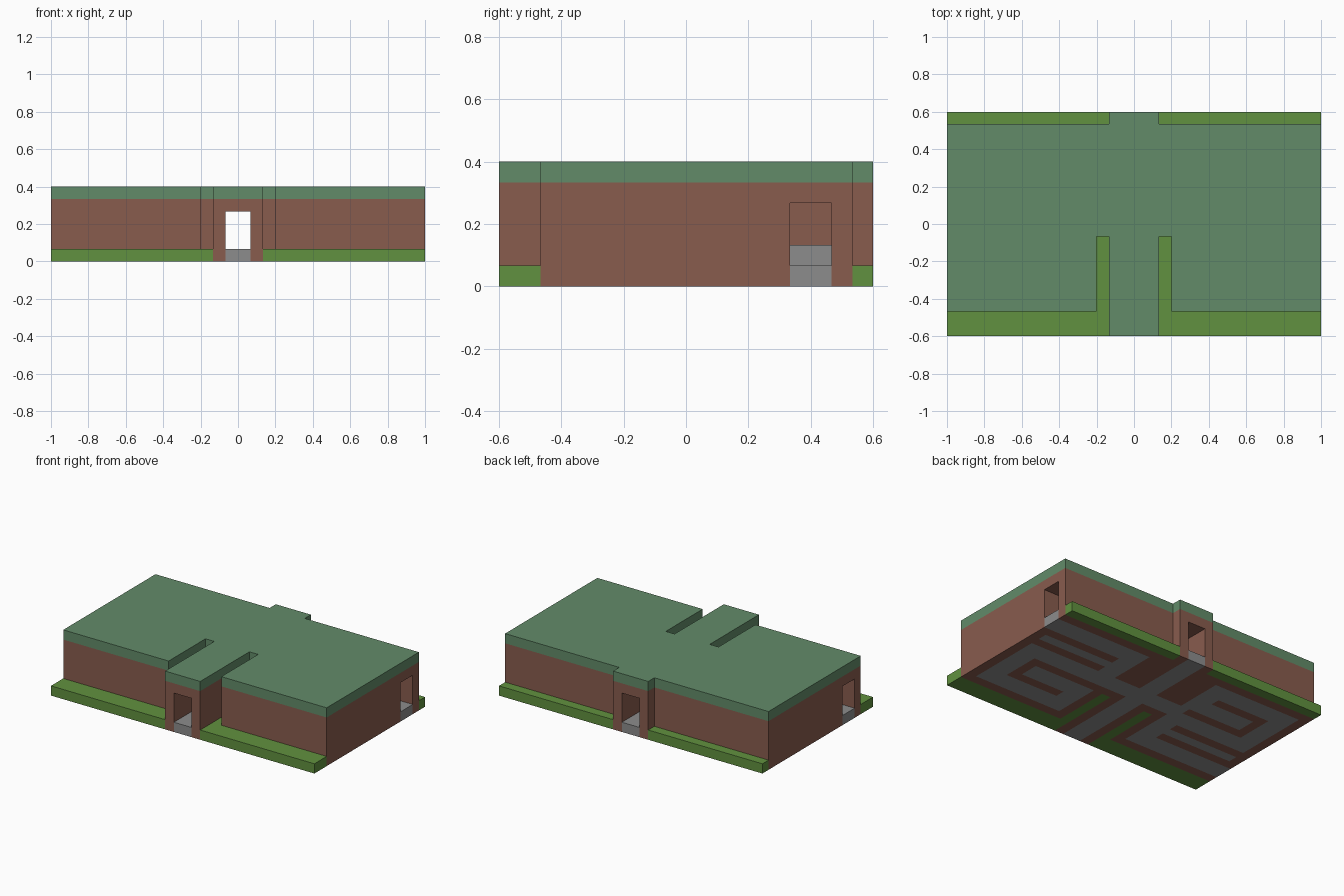
import bpy
import bmesh

cube = bpy.data.objects.get("Cube")
if cube:
    bpy.data.objects.remove(cube, do_unlink=True)

COLS, ROWS = 30, 18
U = 2 / COLS  # size of one grid cell


def material(name, rgb):
    m = bpy.data.materials.new(name)
    m.use_nodes = True
    m.diffuse_color = (*rgb, 1)
    m.node_tree.nodes["Principled BSDF"].inputs["Base Color"].default_value = (*rgb, 1)
    return m


BRICK = material("brown brick", (0.25, 0.107, 0.076))
ROOF = material("muted green roof", (0.123, 0.26, 0.141))
GRASS = material("grass green", (0.12, 0.285, 0.05))
STONE = material("grey stone", (0.265, 0.265, 0.265))


def rect(c0, c1, r0, r1):
    """Cells of an inclusive column and row range."""
    return {(c, r) for c in range(c0, c1 + 1) for r in range(r0, r1 + 1)}


def slab(name, cells, low, high, mat):
    """Extrude a set of grid cells between two heights, without inner faces."""
    bm = bmesh.new()
    verts = {}

    def v(c, r, h):
        key = (c, r, h)
        if key not in verts:
            verts[key] = bm.verts.new(((c - COLS / 2) * U, (r - ROWS / 2) * U, h * U))
        return verts[key]

    for c, r in sorted(cells):
        ring = [(c, r), (c + 1, r), (c + 1, r + 1), (c, r + 1)]
        bm.faces.new([v(*p, high) for p in ring])
        bm.faces.new([v(*p, low) for p in reversed(ring)])
        steps = [(0, -1), (1, 0), (0, 1), (-1, 0)]
        for i, (dc, dr) in enumerate(steps):
            if (c + dc, r + dr) not in cells:
                a, b = ring[i], ring[(i + 1) % 4]
                bm.faces.new([v(*a, low), v(*b, low), v(*b, high), v(*a, high)])
    # Merge the coplanar cells into clean large faces
    bmesh.ops.dissolve_limit(bm, angle_limit=0.01, verts=bm.verts[:], edges=bm.edges[:])
    mesh = bpy.data.meshes.new(name)
    bm.to_mesh(mesh)
    bm.free()
    mesh.materials.append(mat)
    ob = bpy.data.objects.new(name, mesh)
    bpy.context.collection.objects.link(ob)
    return ob


# Ground plan: lawn strips, entrance slots and the building footprint
everything = rect(0, 29, 0, 17)
lawn = rect(0, 29, 0, 1) | rect(0, 29, 17, 17)
lawn -= rect(13, 16, 0, 17)
lawn |= rect(12, 12, 2, 7) | rect(17, 17, 2, 7)
building = everything - lawn

# Winding passage of the left wing, with its side door
passage = rect(19, 29, 14, 15) | rect(19, 20, 9, 15) | rect(19, 28, 12, 12)
passage |= rect(19, 28, 9, 10) | rect(27, 28, 3, 10) | rect(19, 28, 3, 4)
passage |= rect(19, 20, 3, 7) | rect(19, 25, 6, 7)
step = rect(19, 27, 14, 15)


def turned(cells):
    """Half turn about the centre of the building."""
    return {(COLS - 1 - c, ROWS - r) for c, r in cells}


# Main hall from front to back, and the cross arm joining both wings
hall = rect(14, 15, 0, 17) | rect(10, 19, 9, 10)
corridors = passage | turned(passage) | hall

slab("lawn", lawn, 0, 1, GRASS)
slab("corridor_floor", corridors, 0, 1, STONE)
slab("raised_floor_left", step, 1, 2, STONE)
slab("raised_floor_right", turned(step), 1, 2, STONE)
slab("walls", building - corridors, 0, 4, BRICK)
slab("ceiling", building, 4, 5, BRICK)
slab("roof", building, 5, 6, ROOF)
